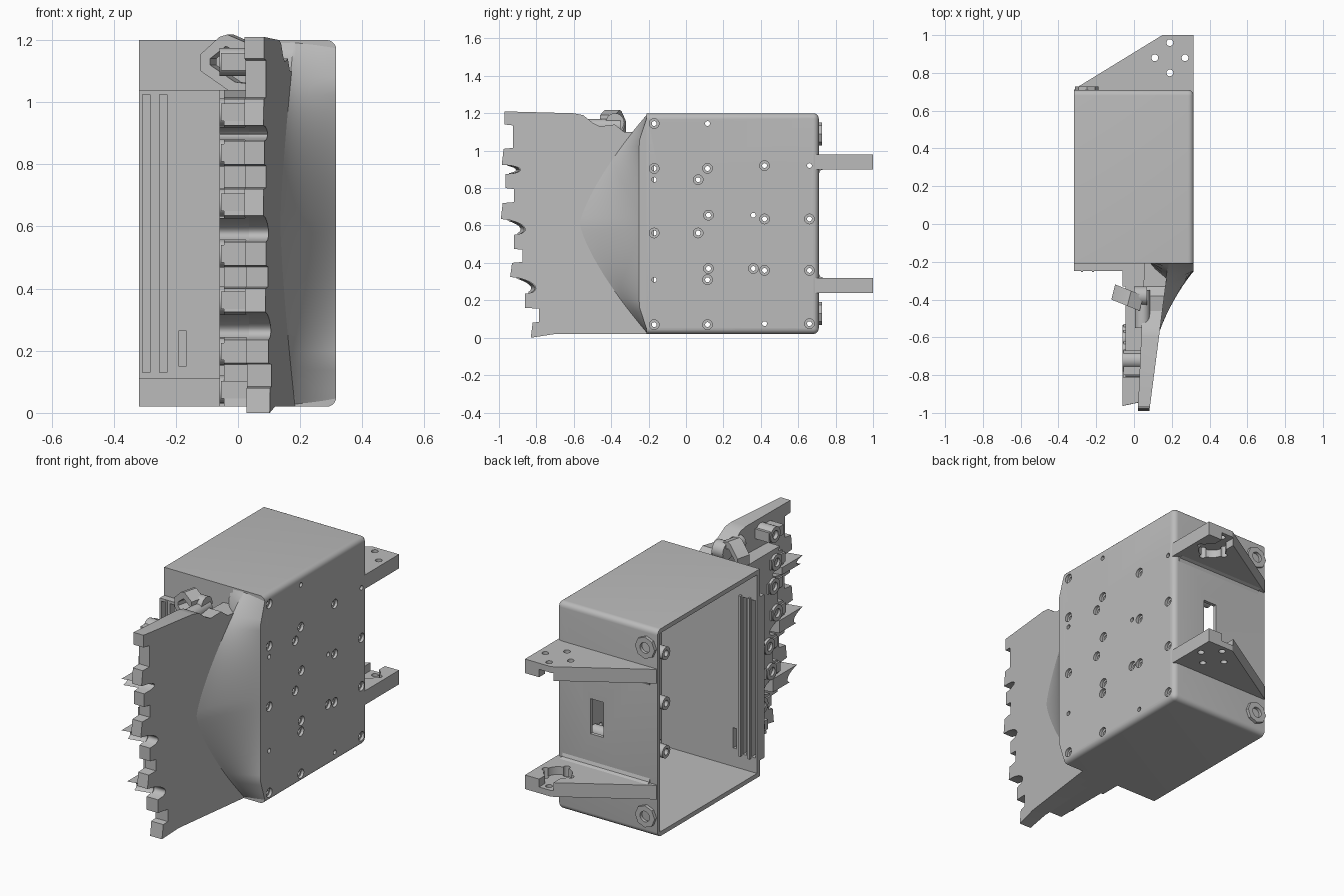
import bpy, bmesh, math
from mathutils import Matrix

cube = bpy.data.objects.get("Cube")
if cube:
    bpy.data.objects.remove(cube)

grey = bpy.data.materials.new("plain grey")
grey.use_nodes = True
GREY = (0.5, 0.5, 0.5, 1)
grey.diffuse_color = GREY
grey.node_tree.nodes["Principled BSDF"].inputs["Base Color"].default_value = GREY


def finish(name, bm):
    bmesh.ops.recalc_face_normals(bm, faces=bm.faces[:])
    me = bpy.data.meshes.new(name)
    bm.to_mesh(me)
    bm.free()
    me.materials.append(grey)
    ob = bpy.data.objects.new(name, me)
    bpy.context.scene.collection.objects.link(ob)
    return ob


def add_box(bm, x0, x1, y0, y1, z0, z1):
    m = Matrix.Translation(((x0 + x1) / 2, (y0 + y1) / 2, (z0 + z1) / 2))
    bmesh.ops.create_cube(bm, size=1, matrix=m @ Matrix.Diagonal((x1 - x0, y1 - y0, z1 - z0, 1)))


def add_rod(bm, axis, centre, radius, length, sides=20):
    rot = {"X": Matrix.Rotation(math.pi / 2, 4, "Y"), "Y": Matrix.Rotation(math.pi / 2, 4, "X"), "Z": Matrix()}[axis]
    bmesh.ops.create_cone(bm, cap_ends=True, segments=sides, radius1=radius, radius2=radius,
                          depth=length, matrix=Matrix.Translation(centre) @ rot)


def add_prism(bm, points, side_a, side_b):
    """Close two matching loops, placed by side_a and side_b, into a solid."""
    a = [bm.verts.new(side_a(*p)) for p in points]
    b = [bm.verts.new(side_b(*p)) for p in points]
    bm.faces.new(a)
    bm.faces.new(b[::-1])
    for i in range(len(a)):
        j = (i + 1) % len(a)
        bm.faces.new((a[i], b[i], b[j], a[j]))


def cut(ob, bm):
    cutter = finish("cutter", bm)
    cutter.hide_render = True
    mod = ob.modifiers.new("cut", "BOOLEAN")
    mod.operation, mod.solver, mod.object = "DIFFERENCE", "EXACT", cutter
    bpy.context.view_layer.update()
    me = bpy.data.meshes.new_from_object(ob.evaluated_get(bpy.context.evaluated_depsgraph_get()))
    ob.modifiers.clear()
    ob.data = me
    bpy.data.objects.remove(cutter)


# Housing: rounded shell, open towards -x
BOT, TOP, MID = 0.02, 1.2, 0.61
bm = bmesh.new()
add_box(bm, -0.318, 0.316, -0.21, 0.71, BOT, TOP)
rim = []
for e in bm.edges:
    p, q = (v.co for v in e.verts)
    back_edge = p.x * q.x < 0 and p.y > 0
    side_edge = p.x > 0 and q.x > 0 and not (p.y < 0 and q.y < 0)
    if back_edge or side_edge:
        rim.append(e)
bmesh.ops.bevel(bm, geom=rim, offset=0.03, segments=5, affect="EDGES", profile=0.5)
housing = finish("housing", bm)
bm = bmesh.new()
add_box(bm, -0.5, 0.285, -0.185, 0.69, 0.045, 1.175)
cut(housing, bm)

ringed = [(-.17, 1.145), (-.17, .905), (.115, .905), (.065, .845), (.42, .92), (.12, .655),
          (.42, .635), (.66, .635), (-.17, .56), (.065, .56), (.12, .37), (.36, .37),
          (.42, .36), (.66, .36), (.115, .31), (-.17, .07), (.115, .07), (.66, .075)]
plain = [(.115, 1.145), (-.17, .845), (.66, .92), (.36, .655), (-.17, .31), (.42, .075)]
bm = bmesh.new()
for y, z in ringed + plain:
    add_rod(bm, "X", (0.31, y, z), 0.013, 0.1)
add_box(bm, 0.022, 0.105, 0.6, 0.8, 0.5, 0.7)
cut(housing, bm)
bm = bmesh.new()
for y, z in ringed:
    add_rod(bm, "X", (0.325, y, z), 0.026, 0.05)
cut(housing, bm)

# Raised front panel with vent slots through panel and wall
bm = bmesh.new()
add_box(bm, -0.318, 0.12, -0.25, -0.205, 0.11, 1.04)
panel = finish("front_panel", bm)
for part in (panel, housing):
    bm = bmesh.new()
    for x in (-0.295, -0.24):
        add_box(bm, x - 0.012, x + 0.012, -0.3, -0.1, 0.13, 1.025)
    add_box(bm, -0.19, -0.167, -0.3, -0.1, 0.15, 0.265)
    cut(part, bm)

# Slim rails beside the vents
bm = bmesh.new()
for x in (-0.275, -0.217):
    add_box(bm, x - 0.006, x + 0.006, -0.253, -0.17, 0.12, 1.035)
finish("vent_rails", bm)

# Screw posts inside the housing
bm = bmesh.new()
for z in (0.36, 0.635, 0.92):
    add_rod(bm, "X", (0.06, 0.42, z), 0.036, 0.46)
posts = finish("screw_posts", bm)
bm = bmesh.new()
for z in (0.36, 0.635, 0.92):
    add_rod(bm, "X", (0.06, 0.42, z), 0.018, 0.6)
cut(posts, bm)

# Corner pads on the back
bm = bmesh.new()
for z in (0.13, 1.09):
    add_rod(bm, "Y", (-0.25, 0.71, z), 0.062, 0.036, 8)
pads = finish("corner_pads", bm)
bm = bmesh.new()
for z in (0.13, 1.09):
    add_rod(bm, "Y", (-0.25, 0.73, z), 0.03, 0.05)
cut(pads, bm)

# Mounting brackets, mirrored about mid height
outline = [(-0.315, 0.69), (-0.315, 0.715), (0.15, 1.0), (0.314, 1.0), (0.314, 0.69)]
for name, z_in, z_out, s in (("lower_bracket", 0.32, 0.24, 1), ("upper_bracket", 0.9, 0.98, -1)):
    bm = bmesh.new()
    add_prism(bm, outline, lambda x, y: (x, y, z_in), lambda x, y: (x, y, z_out))
    bracket = finish(name, bm)
    bm = bmesh.new()
    add_rod(bm, "Z", (0.19, 0.88, z_in), 0.075, 0.09, 28)
    cut(bracket, bm)
    bm = bmesh.new()
    add_box(bm, 0.14, 0.225, 0.9, 1.1, z_in - 0.045, z_in + 0.045)
    cut(bracket, bm)
    bm = bmesh.new()
    for x, y in ((0.11, 0.88), (0.19, 0.96), (0.27, 0.88), (0.19, 0.8)):
        add_rod(bm, "Z", (x, y, z_in), 0.018, 0.3)
    cut(bracket, bm)
    # root fillet against the back wall
    bm = bmesh.new()
    add_prism(bm, [(0.7, 0), (0.735, 0), (0.717, 0.007), (0.71, 0.025), (0.7, 0.025)],
              lambda y, d: (-0.27, y, z_in + s * d), lambda y, d: (0.28, y, z_in + s * d))
    finish(name + "_fillet", bm)


def fin_outer(y):
    return 0.21 + 0.13 * y


# Fairing that blends the housing into the fin
bm = bmesh.new()
rows = []
STEPS, CURVE = 40, 12
for i in range(STEPS + 1):
    dz = 0.59 * (2 * i / STEPS - 1)
    reach = 0.003 + 0.377 * (1 - (abs(dz) / 0.59) ** 1.35)
    over = max(0, abs(dz) - 0.56) / 0.03
    wide = 0.316 - 0.03 * (1 - math.sqrt(max(0, 1 - over * over)))
    end = fin_outer(-0.2 - reach) - 0.003
    first = min(0.05, 0.4 * reach)
    span, run = wide - end, reach - first
    row = []
    for k in range(CURVE + 1):
        t = k / CURVE
        w = ((1 - t) ** 3, 3 * t * (1 - t) ** 2, 3 * t * t * (1 - t), t ** 3)
        x = end + span * (w[0] + 0.77 * w[1] + 0.27 * w[2])
        y = -0.2 - first - run * (0.15 * w[1] + 0.55 * w[2] + w[3])
        row.append(bm.verts.new((x, y, MID + dz)))
    row += [bm.verts.new((0.08, -0.2, MID + dz)), bm.verts.new((wide, -0.2, MID + dz))]
    rows.append(row)
for a, b in zip(rows, rows[1:]):
    for k in range(len(a)):
        j = (k + 1) % len(a)
        bm.faces.new((a[k], a[j], b[j], b[k]))
bm.faces.new(rows[0])
bm.faces.new(rows[-1][::-1])
finish("fairing", bm)

# Fin with notched fingers and round scallops between them
fingers = [(0.0, 0.08, -0.83, 0.16, 0.235, -0.86), (0.325, 0.4, -0.94, 0.475, 0.55, -0.92),
           (0.635, 0.72, -0.99, 0.8, 0.875, -0.965), (0.925, 1.01, -0.985, 1.14, 1.21, -0.97)]


def scallop(n):
    d, y1, a, y0 = fingers[n][4], fingers[n][5], fingers[n + 1][0], fingers[n + 1][2]
    return [(y1 + (y0 - y1) * u + 0.09 * math.sqrt(math.sin(math.pi * u)), d + (a - d) * u)
            for u in (k / 12 for k in range(1, 12))]


def finger_edge(shift, notch):
    pts = []
    for n, (a, b, y0, c, d, y1) in enumerate(fingers):
        back = max(y0, y1) + notch
        pts += [(y0, a), (y0 + 0.01, b), (back, b + 0.005), (back, c - 0.005), (y1, c), (y1, d)]
        if n < 3:
            pts += scallop(n)
    return [(y + shift, z) for y, z in pts]


crest = [(-0.6, 1.2), (-0.55, 1.19), (-0.5, 1.15), (-0.46, 1.13), (-0.38, 1.14), (-0.33, 1.1), (-0.2, 1.1)]
bm = bmesh.new()
add_prism(bm, finger_edge(0, 0.045) + crest + [(-0.2, 0.02), (-0.7, 0.02)],
          lambda y, z: (0.065 + 0.045 * y, y, z), lambda y, z: (fin_outer(y), y, z))
finish("fin", bm)

# Inner core behind the fingers
bm = bmesh.new()
core = [(y, z) for y, z in finger_edge(0.17, 0.03) if 0.03 < z < 1.02]
add_prism(bm, [(-0.66, 0.02)] + core + [(-0.78, 1.04), (-0.2, 1.04), (-0.2, 0.02)],
          lambda y, z: (-0.045, y, z), lambda y, z: (0.06, y, z))
add_box(bm, -0.06, 0.1, -0.33, -0.2, 0.02, 1.04)
finish("fin_core", bm)

# Horned saddles lining the scallops
bm = bmesh.new()
for n in range(3):
    arc = [(y - 0.025, z) for y, z in scallop(n)]
    back = max(y for y, z in arc) + 0.13
    add_prism(bm, arc + [(back, arc[-1][1]), (back, arc[0][1])],
              lambda y, z: (-0.06, y, z), lambda y, z: (0.035, y + 0.02, z))
finish("scallop_saddles", bm)

# Knuckle lugs set back from the tips, each with a bored boss
bm = bmesh.new()
bosses = []
for a, b, y0, c, d, y1 in fingers:
    for lo, hi, y in ((a, b, y0), (c, d, y1)):
        mid = min(max((lo + hi) / 2, 0.075), 1.13)
        add_box(bm, -0.055, 0.035, y + 0.17, y + 0.3, mid - 0.028, mid + 0.028)
        bosses.append((y + 0.25, mid))
lugs = finish("knuckle_lugs", bm)
bm = bmesh.new()
for y, z in bosses:
    add_rod(bm, "X", (-0.01, y, z), 0.045, 0.1)
boss = finish("knuckle_bosses", bm)
for part in (lugs, boss):
    bm = bmesh.new()
    for y, z in bosses:
        add_rod(bm, "X", (-0.06, y, z), 0.024, 0.04)
    cut(part, bm)

# Bent clip set at an angle on top of the fin
band = [(0.03, 1.19), (-0.035, 1.218), (-0.06, 1.21), (-0.12, 1.155), (-0.12, 1.1), (-0.02, 1.03),
        (0.03, 1.03), (0.03, 1.06), (-0.01, 1.065), (-0.09, 1.12), (-0.09, 1.14), (-0.04, 1.18), (0.03, 1.15)]
bm = bmesh.new()
add_prism(bm, band, lambda x, z: (x, -0.4 - 0.4 * (x + 0.12), z),
          lambda x, z: (x + 0.02, -0.32 - 0.4 * (x + 0.12), z))
finish("top_clip", bm)
bm = bmesh.new()
add_rod(bm, "X", (0.035, -0.38, 1.15), 0.05, 0.07)
add_rod(bm, "Y", (0.045, -0.45, 1.13), 0.04, 0.2)
finish("clip_seat", bm)

bpy.ops.object.select_all(action="DESELECT")
for ob in bpy.context.scene.objects:
    if ob.type == "MESH":
        ob.select_set(True)
        bpy.context.view_layer.objects.active = ob
bpy.ops.object.shade_smooth_by_angle(angle=math.radians(30))
